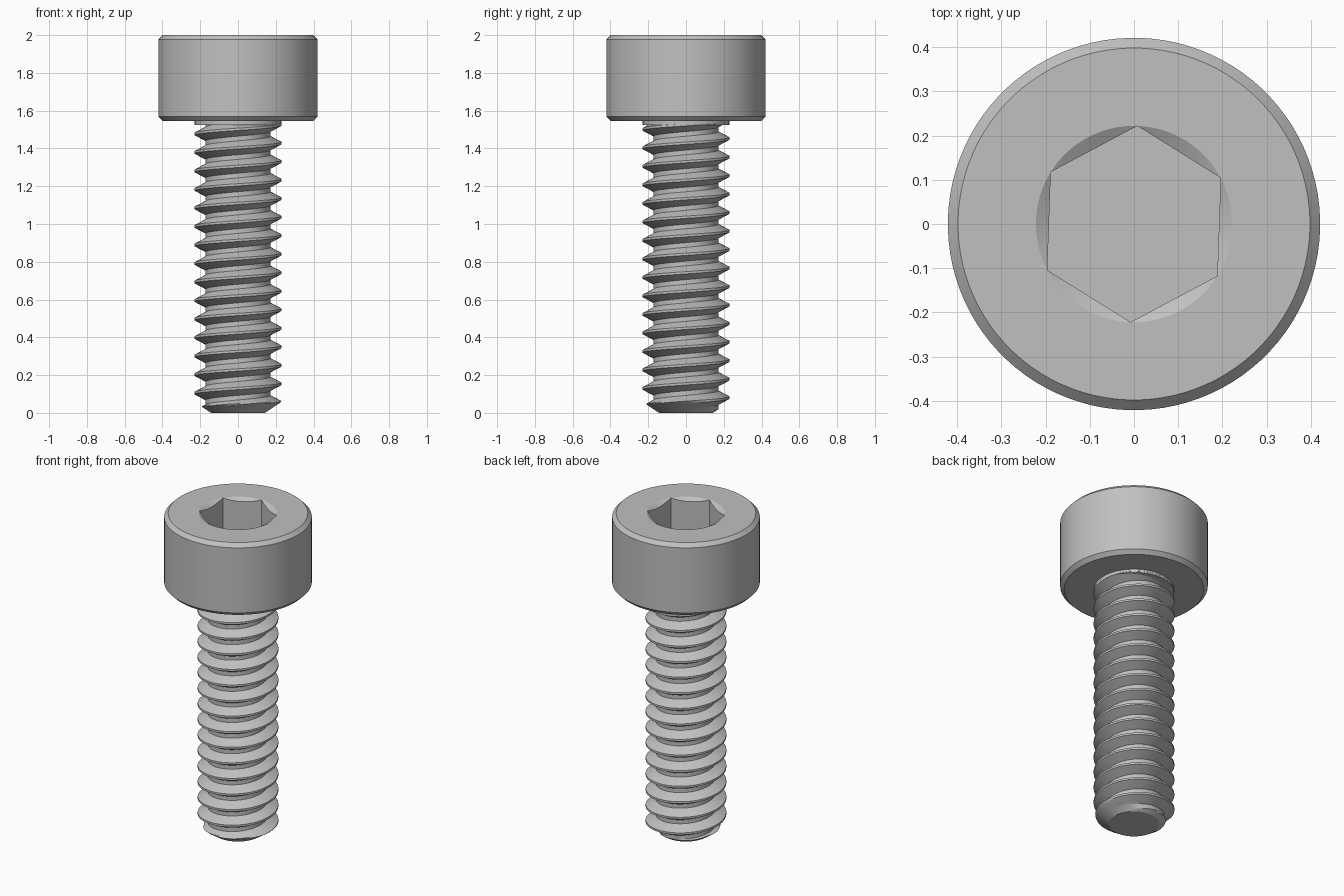
import bpy, bmesh, math

cube = bpy.data.objects.get("Cube")
if cube:
    bpy.data.objects.remove(cube, do_unlink=True)

steel = bpy.data.materials.new("grey steel")
steel.use_nodes = True
GREY = (0.53, 0.53, 0.53, 1)
steel.diffuse_color = GREY
steel.node_tree.nodes["Principled BSDF"].inputs["Base Color"].default_value = GREY

SIDES = 96
TAU = 2 * math.pi


def finish(name, bm):
    """Turn a bmesh into a shaded object."""
    bmesh.ops.remove_doubles(bm, verts=bm.verts, dist=1e-5)
    bmesh.ops.recalc_face_normals(bm, faces=bm.faces)
    mesh = bpy.data.meshes.new(name)
    bm.to_mesh(mesh)
    bm.free()
    mesh.materials.append(steel)
    ob = bpy.data.objects.new(name, mesh)
    bpy.context.collection.objects.link(ob)
    bpy.ops.object.select_all(action='DESELECT')
    ob.select_set(True)
    bpy.context.view_layer.objects.active = ob
    bpy.ops.object.shade_smooth_by_angle(angle=math.radians(25))
    return ob


def lathe(name, profile, turn=0.0):
    """Stack rings; each profile entry gives (radius, z) or a function of angle."""
    bm = bmesh.new()
    rings = []
    for p in profile:
        ring = []
        for j in range(SIDES):
            a = TAU * j / SIDES
            r, z = p(a) if callable(p) else p
            ring.append(bm.verts.new((r * math.cos(a + turn), r * math.sin(a + turn), z)))
        rings.append(ring)
    for low, high in zip(rings, rings[1:]):
        for j in range(SIDES):
            k = (j + 1) % SIDES
            bm.faces.new((low[j], low[k], high[k], high[j]))
    bm.faces.new(rings[0])
    bm.faces.new(rings[-1])
    return finish(name, bm)


# Head with chamfered rims and a countersunk hexagonal socket
TOP, HEAD_BASE, SOCKET_R, SOCKET_FLOOR = 2.0, 1.545, 0.222, 1.77


def hex_radius(a):
    sector = a % (TAU / 6) - TAU / 12
    return SOCKET_R * math.cos(TAU / 12) / math.cos(sector)


def hex_rim(a):
    r = hex_radius(a)
    return r, TOP - (SOCKET_R - r) * 0.577


def hex_floor(a):
    return hex_radius(a), SOCKET_FLOOR


lathe("head", [(0.398, HEAD_BASE), (0.421, 1.568), (0.421, 1.977), (0.398, TOP),
               (SOCKET_R, TOP), hex_rim, hex_floor], math.radians(28))

# Plain collar under the head
lathe("collar", [(0.229, 1.524), (0.229, HEAD_BASE + 0.005)])

# Threaded shank: helical sweep trimmed by a conical tip
PITCH, CREST, ROOT, TIP_R = 0.098, 0.23, 0.172, 0.143
CREST_Z, SHANK_TOP, STEPS = 0.056, 1.532, 5

thread = []
for i in range(STEPS + 1):      # lower flank, root to crest
    t = i / STEPS
    thread.append((-0.0625 - 0.3125 * (1 - t), ROOT + (CREST - ROOT) * t))
for i in range(STEPS + 1):      # upper flank, crest to root
    t = i / STEPS
    thread.append((0.0625 + 0.3125 * t, CREST + (ROOT - CREST) * t))

turns = int(SHANK_TOP / PITCH) + 4
bm = bmesh.new()
columns = []
for j in range(SIDES + 1):
    a = TAU * j / SIDES
    column = []
    for k in range(-2, turns):
        for offset, r in thread:
            z = CREST_Z + PITCH * (k + offset + j / SIDES)
            z = min(max(z, 0), SHANK_TOP)
            r = min(r, TIP_R + 1.5 * z)
            column.append(bm.verts.new((r * math.cos(a), r * math.sin(a), z)))
    columns.append(column)
for left, right in zip(columns, columns[1:]):
    for i in range(len(left) - 1):
        bm.faces.new((left[i], right[i], right[i + 1], left[i + 1]))
bm.faces.new([c[0] for c in columns[:-1]])
finish("threaded_shank", bm)
